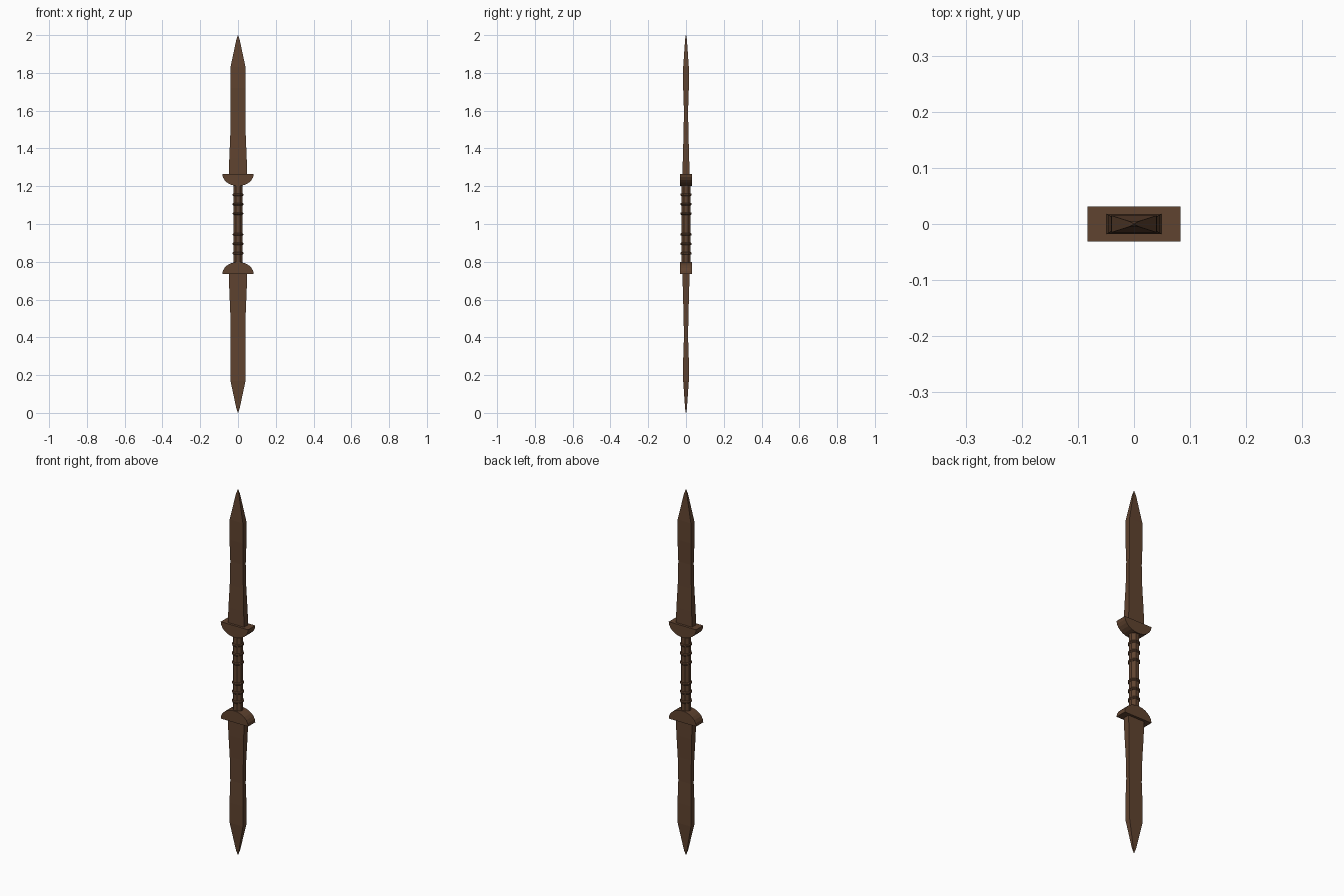
import bpy, bmesh, math

if "Cube" in bpy.data.objects:
    bpy.data.objects.remove(bpy.data.objects["Cube"])

brown = bpy.data.materials.new("dark_brown_wood")
brown.diffuse_color = (0.115, 0.056, 0.029, 1)
brown.use_nodes = True
brown.node_tree.nodes["Principled BSDF"].inputs["Base Color"].default_value = brown.diffuse_color


def finish(name, bm):
    bmesh.ops.recalc_face_normals(bm, faces=bm.faces)
    me = bpy.data.meshes.new(name)
    bm.to_mesh(me)
    bm.free()
    me.materials.append(brown)
    ob = bpy.data.objects.new(name, me)
    bpy.context.collection.objects.link(ob)
    return ob


def loft(name, rings):
    """Skin a list of closed rings (equal point counts) and cap both ends."""
    bm = bmesh.new()
    loops = [[bm.verts.new(p) for p in r] for r in rings]
    n = len(loops[0])
    for a, b in zip(loops, loops[1:]):
        for i in range(n):
            j = (i + 1) % n
            bm.faces.new((a[i], a[j], b[j], b[i]))
    bm.faces.new(loops[0])
    bm.faces.new(loops[-1])
    return finish(name, bm)


def rect(hx, hy, z):
    return [(-hx, -hy, z), (hx, -hy, z), (hx, hy, z), (-hx, hy, z)]


def octagon(hx, hy, z):
    k = math.cos(math.pi / 8)
    return [(hx / k * math.cos(a), hy / k * math.sin(a), z)
            for a in [math.pi / 8 + i * math.pi / 4 for i in range(8)]]


# everything is mirrored about the middle of the staff, z = 1
for side, s in (("upper", 1), ("lower", -1)):
    def zz(d):
        return 1 + s * d

    # blade: flared foot, straight body, pointed tip
    blade = [(0.049, 0.018, 0.262), (0.046, 0.017, 0.35), (0.041, 0.013, 0.47),
             (0.039, 0.011, 0.60), (0.041, 0.015, 0.72), (0.040, 0.015, 0.83),
             (0.009, 0.005, 0.975), (0.001, 0.001, 1.0)]
    loft(side + "_blade", [rect(hx, hy, zz(d)) for hx, hy, d in blade])

    # guard: half-round plate, flat towards the blade
    arc = [(0.083 * math.cos(t), 0.265 - 0.064 * math.sin(t))
           for t in [math.pi * i / 12 for i in range(13)]]
    loft(side + "_guard", [[(x, y, zz(d)) for x, d in arc] for y in (-0.031, 0.031)])

    # raised grip rings
    for i, d in enumerate((0.055, 0.105, 0.155)):
        loft(f"{side}_grip_ring_{i + 1}",
             [octagon(hx, hy, zz(d + o)) for hx, hy, o in
              ((0.024, 0.026, -0.007), (0.028, 0.030, -0.003),
               (0.028, 0.030, 0.003), (0.024, 0.026, 0.007))])

# octagonal grip
loft("grip", [octagon(0.024, 0.025, z) for z in (0.79, 1.21)])
